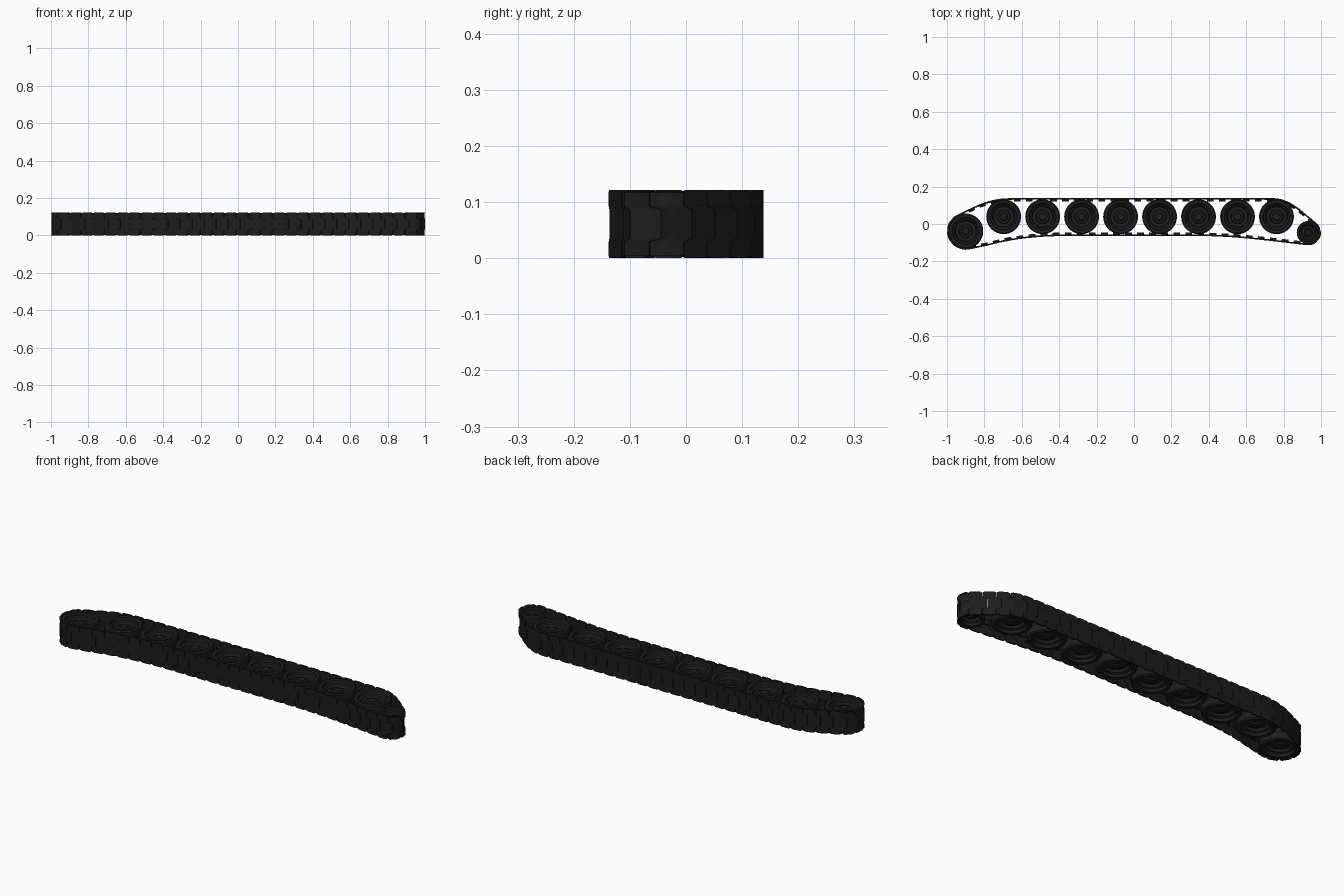
import bpy, bmesh, math
from mathutils import Vector

if "Cube" in bpy.data.objects:
    bpy.data.objects.remove(bpy.data.objects["Cube"])


def material(name, v):
    m = bpy.data.materials.new(name)
    m.diffuse_color = (v, v, v, 1)
    m.use_nodes = True
    m.node_tree.nodes["Principled BSDF"].inputs["Base Color"].default_value = m.diffuse_color
    return m


TRACK = material("track black", 0.012)
WHEEL = material("wheel black", 0.013)


def make_object(name, bm, mat):
    bmesh.ops.recalc_face_normals(bm, faces=bm.faces)
    me = bpy.data.meshes.new(name)
    bm.to_mesh(me)
    bm.free()
    me.materials.append(mat)
    ob = bpy.data.objects.new(name, me)
    bpy.context.collection.objects.link(ob)
    return ob


# Track path: counter-clockwise outer line around the wheels
def arc(cx, cy, r, a0, a1, n=16):
    angles = [math.radians(a0 + (a1 - a0) * i / n) for i in range(n + 1)]
    return [(cx + r * math.cos(a), cy + r * math.sin(a)) for a in angles]


path = arc(0.932, -0.046, 0.068, -98, 40)
path += [(0.88, 0.085), (0.83, 0.117), (0.79, 0.133), (0.75, 0.138),
         (-0.69, 0.138), (-0.75, 0.13), (-0.82, 0.108), (-0.89, 0.076)]
path += arc(-0.9, -0.038, 0.1, 128, 278)
path += [(-0.78, -0.115), (-0.68, -0.09), (-0.55, -0.072), (-0.42, -0.064),
         (0.38, -0.064), (0.54, -0.071), (0.7, -0.087)]
pts = [Vector(p) for p in path]
pts.append(pts[0])
lengths = [0.0]
for a, b in zip(pts, pts[1:]):
    lengths.append(lengths[-1] + (b - a).length)
TOTAL = lengths[-1]


def point_at(s):
    s %= TOTAL
    for i in range(len(pts) - 1):
        if s <= lengths[i + 1]:
            t = (s - lengths[i]) / (lengths[i + 1] - lengths[i])
            return pts[i].lerp(pts[i + 1], t)
    return pts[0]


def on_track(s, depth, z):
    """Position at distance s, 'depth' inwards from the outer line."""
    tan = (point_at(s + 0.008) - point_at(s - 0.008)).normalized()
    p = point_at(s) + Vector((-tan.y, tan.x)) * depth
    return (p.x, p.y, z)


def strip(bm, rows, d0, d1):
    """Solid plate from rows of (start, end, z) between two depths."""
    rings = []
    for s0, s1, z in rows:
        rings.append([bm.verts.new(on_track(s, d, z))
                      for s, d in ((s0, d0), (s1, d0), (s1, d1), (s0, d1))])
    for a, b in zip(rings, rings[1:]):
        for i in range(4):
            j = (i + 1) % 4
            bm.faces.new((a[i], a[j], b[j], b[i]))
    bm.faces.new(rings[0])
    bm.faces.new(rings[-1])


# Interlocking track links, each with a forward-stepped middle and a guide tooth
COUNT = 66
PITCH = TOTAL / COUNT
HALF = PITCH / 2 - 0.001
ROWS = [(0, 0, 0.012), (0.005, 0, 0.0), (0.029, 0, 0), (0.036, 0.022, 0),
        (0.086, 0.022, 0), (0.093, 0, 0), (0.117, 0, 0), (0.122, 0, 0.012)]
links, teeth = bmesh.new(), bmesh.new()
for k in range(COUNT):
    c = k * PITCH
    strip(links, [(c - HALF + sh + cut, c + HALF + sh - cut, z)
                  for z, sh, cut in ROWS], 0, 0.008)
    strip(teeth, [(c - 0.006, c + 0.03, 0.05), (c - 0.006, c + 0.03, 0.072)],
          0.007, 0.018)
make_object("track_links", links, TRACK)
make_object("guide_teeth", teeth, TRACK)

# Wheel cross-section for a unit radius: (radius, z), upper half, hub to groove
HALF_PROFILE = [(0, 0.102), (0.2, 0.102), (0.24, 0.096), (0.36, 0.096),
                (0.4, 0.086), (0.58, 0.086), (0.64, 0.098), (0.74, 0.102),
                (0.77, 0.116), (0.94, 0.118), (1.0, 0.112), (1.0, 0.077),
                (0.78, 0.075)]
PROFILE = HALF_PROFILE + [(r, 0.122 - z) for r, z in reversed(HALF_PROFILE)]


def wheel(name, x, y, radius, segs=40):
    bm = bmesh.new()
    vs = [bm.verts.new((r * radius, 0, z)) for r, z in PROFILE]
    edges = [bm.edges.new(p) for p in zip(vs, vs[1:])]
    bmesh.ops.spin(bm, geom=vs + edges, axis=(0, 0, 1), cent=(0, 0, 0),
                   angle=math.tau, steps=segs)
    bmesh.ops.remove_doubles(bm, verts=bm.verts, dist=1e-5)
    ob = make_object(name, bm, WHEEL)
    ob.location = (x, y, 0)
    bpy.ops.object.select_all(action='DESELECT')
    ob.select_set(True)
    bpy.context.view_layer.objects.active = ob
    bpy.ops.object.shade_smooth_by_angle(angle=math.radians(30))


# Eight road wheels, large drive wheel and small idler
for i in range(8):
    wheel(f"road_wheel_{i + 1}", -0.697 + i * 0.2084, 0.039, 0.093)
wheel("drive_wheel", -0.9, -0.038, 0.094)
wheel("idler_wheel", 0.932, -0.046, 0.062)
